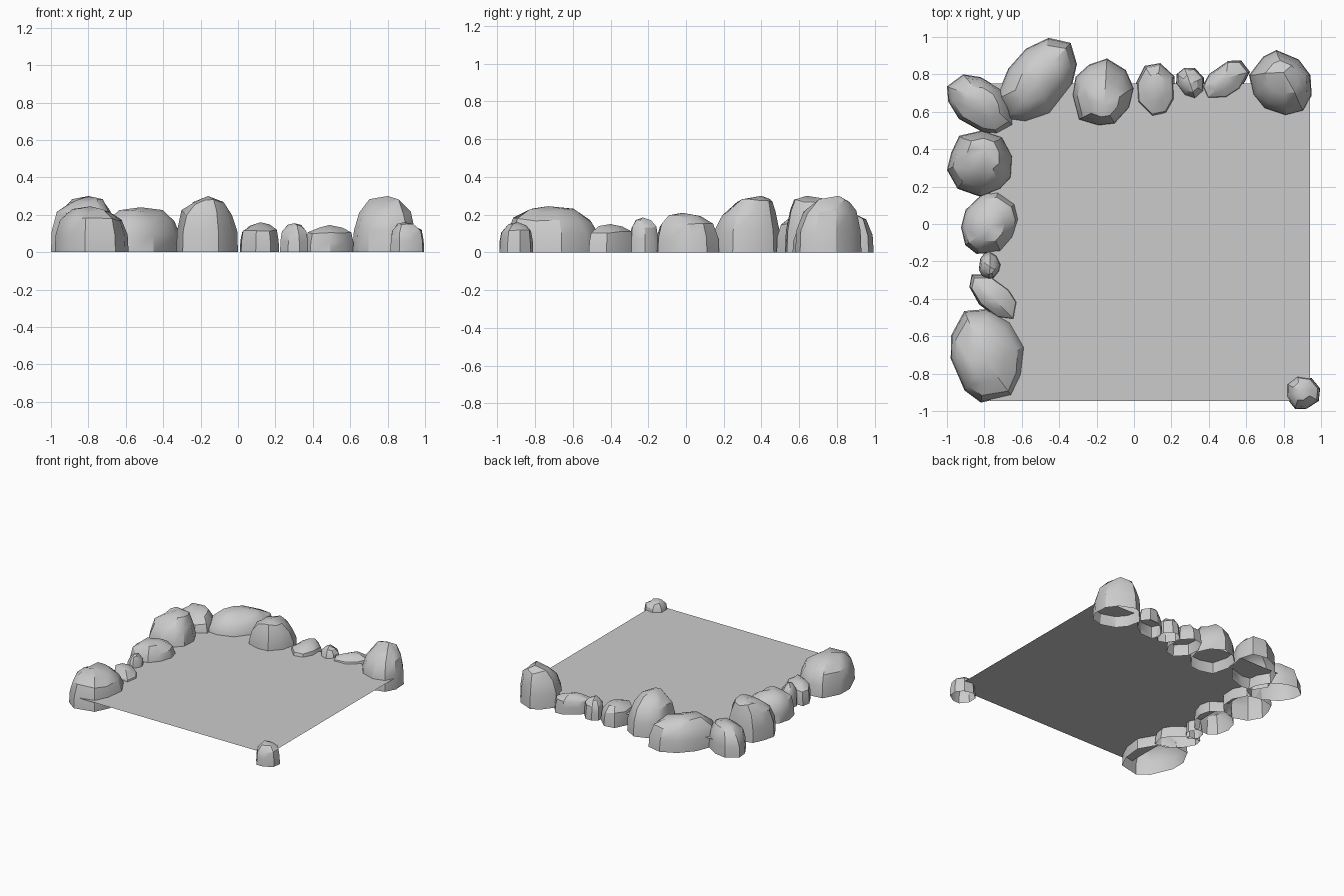
import bpy, bmesh, math, random

if "Cube" in bpy.data.objects:
    bpy.data.objects.remove(bpy.data.objects["Cube"])

random.seed(11)


def finish(name, bm, smooth=False):
    bmesh.ops.recalc_face_normals(bm, faces=bm.faces)
    mesh = bpy.data.meshes.new(name)
    bm.to_mesh(mesh)
    bm.free()
    ob = bpy.data.objects.new(name, mesh)
    bpy.context.collection.objects.link(ob)
    if smooth:
        bpy.ops.object.select_all(action='DESELECT')
        ob.select_set(True)
        bpy.context.view_layer.objects.active = ob
        bpy.ops.object.shade_smooth_by_angle(angle=math.radians(32))
    return ob


def rock(name, x0, x1, y0, y1, h, lean, ax, ay):
    """Open-bottomed boulder: irregular outline fitted to its box, rising to an apex."""
    sides = 8 if h < 0.17 else 10
    phase = random.uniform(0, 1)
    pts = []
    for i in range(sides):
        t = 2 * math.pi * (i + phase + random.uniform(-0.18, 0.18)) / sides
        r = random.uniform(0.95, 1.06)
        c, s = r * math.cos(t), r * math.sin(t)
        pts.append((c, lean * c + math.sqrt(1 - lean * lean) * s))
    lo = [min(p[k] for p in pts) for k in (0, 1)]
    hi = [max(p[k] for p in pts) for k in (0, 1)]
    base = [(x0 + (x1 - x0) * (p[0] - lo[0]) / (hi[0] - lo[0]),
             y0 + (y1 - y0) * (p[1] - lo[1]) / (hi[1] - lo[1])) for p in pts]
    cx, cy = (x0 + x1) / 2, (y0 + y1) / 2
    # rings: scale, height fraction, shift toward the apex
    profile = [(1, 0, 0), (0.975, 0.38, 0), (0.95 - 0.42 * h, 0.7, 0.15), (0.52, 0.9, 0.55)]
    bm = bmesh.new()
    rings = []
    for k, (sc, zf, sh) in enumerate(profile):
        ring = []
        for x, y in base:
            j = random.uniform(-0.03, 0.02) if k > 1 else 0
            dz = random.uniform(-0.05, 0.05) if k > 1 else 0
            ring.append(bm.verts.new((cx + (ax - cx) * sh + (x - cx) * (sc + j),
                                      cy + (ay - cy) * sh + (y - cy) * (sc + j),
                                      h * (zf + dz))))
        rings.append(ring)
    apex = bm.verts.new((ax, ay, h))
    for i in range(sides):
        n = (i + 1) % sides
        for a, b in zip(rings, rings[1:]):
            bm.faces.new((a[i], a[n], b[n], b[i]))
        bm.faces.new((rings[-1][i], rings[-1][n], apex))
    return finish(name, bm, True)


# Boulders along the left side, then along the back, then the lone corner stone
# x0, x1, y0, y1, height, diagonal lean, apex x, apex y
rocks = [
    (-0.98, -0.585, -0.955, -0.455, 0.245, -0.15, -0.79, -0.73),
    (-0.88, -0.615, -0.515, -0.27, 0.15, -0.6, -0.75, -0.40),
    (-0.83, -0.71, -0.30, -0.145, 0.185, 0.0, -0.77, -0.23),
    (-0.925, -0.615, -0.16, 0.175, 0.21, 0.15, -0.77, -0.02),
    (-1.0, -0.65, 0.145, 0.50, 0.30, 0.0, -0.80, 0.40),
    (-1.0, -0.645, 0.48, 0.80, 0.22, -0.4, -0.80, 0.66),
    (-0.74, -0.305, 0.545, 0.995, 0.24, 0.45, -0.52, 0.77),
    (-0.33, 0.0, 0.525, 0.885, 0.30, 0.1, -0.16, 0.64),
    (0.01, 0.22, 0.565, 0.86, 0.16, 0.0, 0.12, 0.74),
    (0.225, 0.375, 0.665, 0.835, 0.155, -0.2, 0.30, 0.75),
    (0.36, 0.62, 0.665, 0.875, 0.145, 0.45, 0.49, 0.78),
    (0.615, 0.95, 0.58, 0.93, 0.30, -0.1, 0.80, 0.81),
    (0.815, 0.995, -0.99, -0.81, 0.16, 0.0, 0.89, -0.89),
]
for i, r in enumerate(rocks):
    rock(f"boulder_{i + 1}", *r)

# Flat sheet held between the boulders, slightly above their open bases
bm = bmesh.new()
bm.faces.new([bm.verts.new(p) for p in ((-0.77, -0.945, 0.09), (0.94, -0.945, 0.09),
                                        (0.94, 0.75, 0.09), (-0.77, 0.75, 0.09))])
finish("flat_sheet", bm)
